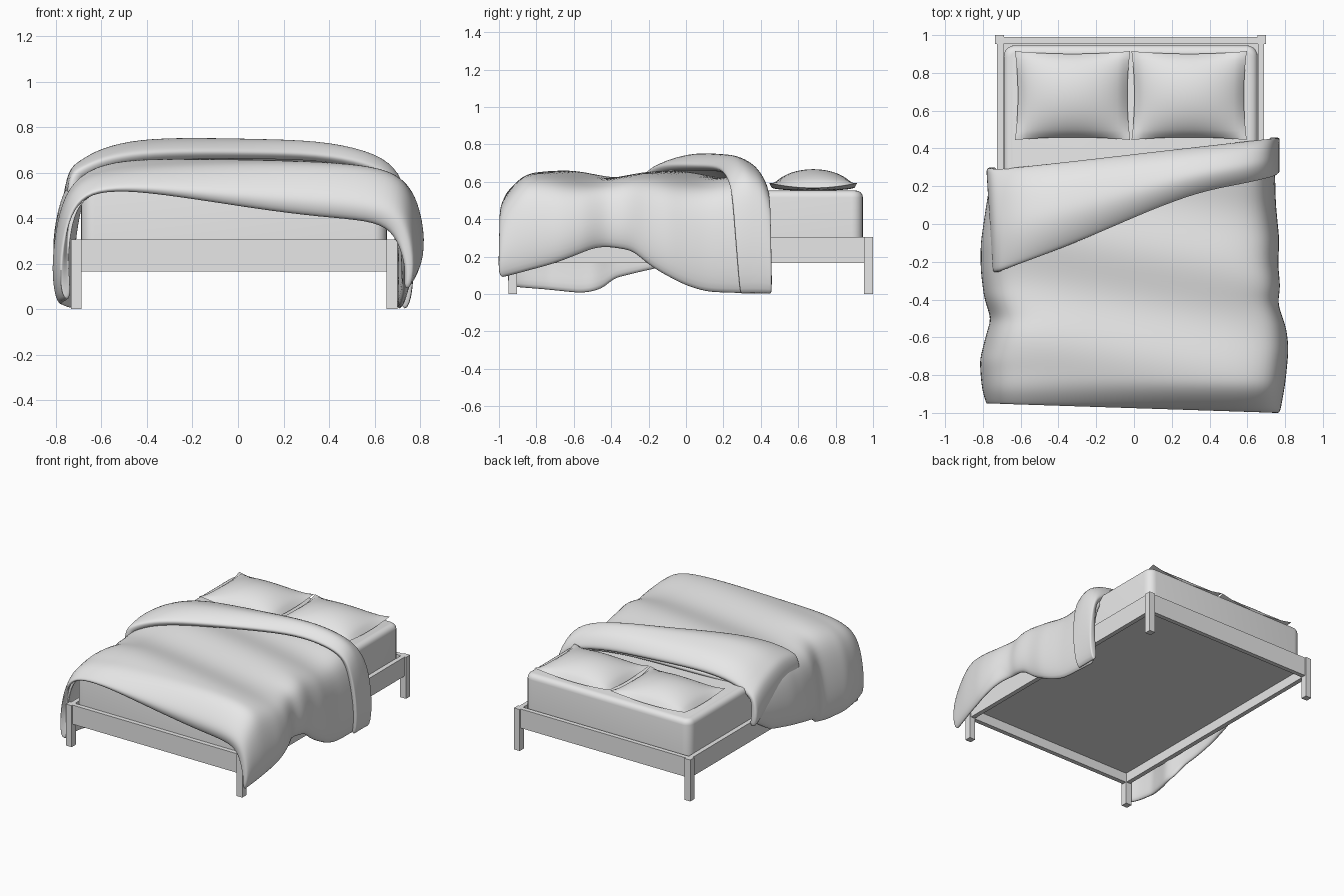
import bpy, bmesh, math

if "Cube" in bpy.data.objects:
    bpy.data.objects.remove(bpy.data.objects["Cube"])

grey = bpy.data.materials.new("light_grey")
grey.use_nodes = True
grey.diffuse_color = (0.8, 0.8, 0.8, 1)
grey.node_tree.nodes["Principled BSDF"].inputs["Base Color"].default_value = (0.8, 0.8, 0.8, 1)


def add_object(name, bm):
    mesh = bpy.data.meshes.new(name)
    bm.to_mesh(mesh)
    bm.free()
    mesh.materials.append(grey)
    obj = bpy.data.objects.new(name, mesh)
    bpy.context.collection.objects.link(obj)
    return obj


def smooth(obj, angle):
    bpy.ops.object.select_all(action="DESELECT")
    obj.select_set(True)
    bpy.context.view_layer.objects.active = obj
    bpy.ops.object.shade_smooth_by_angle(angle=math.radians(angle))


def box(name, low, high):
    bm = bmesh.new()
    bmesh.ops.create_cube(bm, size=1)
    for vert in bm.verts:
        for axis in range(3):
            vert.co[axis] = low[axis] if vert.co[axis] < 0 else high[axis]
    return add_object(name, bm)


def interp(table, value):
    """Piecewise linear lookup in a list of (key, result) pairs."""
    if value <= table[0][0]:
        return table[0][1]
    for (a, fa), (b, fb) in zip(table, table[1:]):
        if value <= b:
            return fa + (fb - fa) * (value - a) / (b - a)
    return table[-1][1]


def sheet(name, rows, thickness):
    """Thick rounded cloth from rows of points."""
    bm = bmesh.new()
    grid = [[bm.verts.new(p) for p in row] for row in rows]
    for lower, upper in zip(grid, grid[1:]):
        for j in range(len(lower) - 1):
            bm.faces.new((lower[j], lower[j + 1], upper[j + 1], upper[j]))
    obj = add_object(name, bm)
    solid = obj.modifiers.new("thickness", "SOLIDIFY")
    solid.thickness = thickness
    solid.offset = -1
    sub = obj.modifiers.new("soften", "SUBSURF")
    sub.levels = sub.render_levels = 2
    for poly in obj.data.polygons:
        poly.use_smooth = True


# Frame: corner legs with slightly recessed rails
LEFT, RIGHT, FRONT, BACK = -0.735, 0.70, -0.95, 1.0
W, LOW, TOP, RECESS, RAIL = 0.047, 0.165, 0.305, 0.011, 0.033
for side, x in (("right", LEFT), ("left", RIGHT - W)):
    for end, y in (("front", FRONT), ("back", BACK - W)):
        box(f"{end}_{side}_leg", (x, y, 0), (x + W, y + W, TOP))
for side, x in (("right", LEFT + RECESS), ("left", RIGHT - RECESS - RAIL)):
    box(side + "_rail", (x, FRONT + W, LOW), (x + RAIL, BACK - W, TOP))
for end, y in (("front", FRONT + RECESS), ("back", BACK - RECESS - RAIL)):
    box(end + "_rail", (LEFT + W, y, LOW), (RIGHT - W, y + RAIL, TOP))

# Mattress with rounded corners and top edge
mattress = box("mattress", (-0.69, -0.903, 0.255), (0.655, 0.946, 0.553))
bm = bmesh.new()
bm.from_mesh(mattress.data)
upright = [e for e in bm.edges if abs(e.verts[0].co.z - e.verts[1].co.z) > 0.1]
bmesh.ops.bevel(bm, geom=upright, offset=0.06, segments=5, affect="EDGES", profile=0.5)
rim = [e for e in bm.edges if min(v.co.z for v in e.verts) > 0.5]
bmesh.ops.bevel(bm, geom=rim, offset=0.038, segments=4, affect="EDGES", profile=0.5)
bm.to_mesh(mattress.data)
bm.free()
smooth(mattress, 40)

# Board closing the frame from below
box("base_board", (LEFT + 0.03, FRONT + 0.03, 0.235), (RIGHT - 0.03, BACK - 0.03, 0.255))


# Pillows: two puffed grids welded at a seam that sags between the corners
def pillow(name, cx, cy, a, b):
    bm = bmesh.new()
    for height in (0.1, -0.016):
        made = bmesh.ops.create_grid(bm, x_segments=20, y_segments=20, size=1)
        for vert in made["verts"]:
            p, q = vert.co.x, vert.co.y
            puff = max(0, (1 - p * p) * (1 - q * q)) ** 0.7
            vert.co = (cx + a * p * (1 - 0.05 * p * p * (1 - q * q)),
                       cy + b * q * (1 - 0.06 * q * q * (1 - p * p)),
                       0.567 + height * puff + 0.026 * p * p * q * q)
    bmesh.ops.remove_doubles(bm, verts=bm.verts, dist=0.0005)
    bmesh.ops.recalc_face_normals(bm, faces=bm.faces)
    smooth(add_object(name, bm), 50)


pillow("right_pillow", -0.325, 0.68, 0.305, 0.235)
pillow("left_pillow", 0.292, 0.68, 0.305, 0.235)

# Blanket outlines along the bed: hem heights and widths of both drapes
hem_r = [(-0.95, 0.03), (-0.75, 0.015), (-0.55, -0.005), (-0.46, 0.01), (-0.39, 0.075),
         (-0.2, 0.12), (0.1, 0.18), (0.28, 0.3)]
hem_l = [(-0.98, 0.08), (-0.7, 0.155), (-0.45, 0.25), (-0.27, 0.22), (-0.2, 0.14),
         (0, 0.035), (0.12, 0), (0.46, -0.01)]
wide_r = [(-0.95, 0.79), (-0.87, 0.815), (-0.72, 0.825), (-0.62, 0.8), (-0.5, 0.765),
          (-0.4, 0.8), (-0.25, 0.82), (-0.1, 0.82), (0.1, 0.79), (0.28, 0.76)]
wide_l = [(-0.98, 0.785), (-0.85, 0.81), (-0.65, 0.83), (-0.52, 0.81), (-0.43, 0.765),
          (-0.34, 0.785), (-0.2, 0.77), (-0.1, 0.78), (0.1, 0.76), (0.45, 0.75)]
# Cross-section: sideways fraction, and height fraction between hem and top
section = [(-0.97, 0), (-1, 0.25), (-0.97, 0.6), (-0.91, 0.84), (-0.79, 0.955), (-0.57, 1),
           (-0.25, 1), (0.1, 1), (0.45, 1), (0.73, 0.975), (0.89, 0.895), (0.96, 0.69),
           (1, 0.3), (0.97, 0)]


def back_edge(x):
    return 0.29 + 0.11 * (max(-0.72, min(0.72, x)) + 0.72)


def front_edge(x):
    return -0.945 - 0.032 * (x + 0.7)


def top_height(x, y):
    ripple = 0.02 * math.sin(11 * y + 2 * x + 3)
    return 0.642 - 0.03 * max(0, x) + ripple - 0.75 * max(0, -0.87 - y)


def blanket_point(s, h, v):
    y = front_edge(s * 0.8) * (1 - v) + (back_edge(s * 0.8) - 0.02) * v
    width, hem = (wide_r, hem_r) if s < 0 else (wide_l, hem_l)
    x = s * interp(width, y)
    low = interp(hem, y)
    high = top_height(x, y) - 0.5 * max(0, v - 0.9)
    return (x, y, low + (high - low) * h)


# Front opening of the blanket, from one hem over the foot end to the other
opening = [(-0.785, 0.05), (-0.775, 0.2), (-0.75, 0.36), (-0.7, 0.46), (-0.62, 0.51),
           (-0.45, 0.51), (-0.2, 0.475), (0.08, 0.43), (0.36, 0.395), (0.58, 0.38),
           (0.67, 0.34), (0.72, 0.25), (0.74, 0.16), (0.735, 0.09)]
rows = []
for drop, depth in ((1, 0.012), (0.6, -0.012), (0.2, -0.004)):
    row = []
    for (s, h), (ox, oz) in zip(section, opening):
        x, y, z = blanket_point(s, h, 0)
        # The overhang tucks under, while the side drapes run straight on
        y += depth if h > 0.8 else -0.012 * drop
        row.append((x + (ox - x) * drop ** 2, y, z + (oz - z) * drop))
    rows.append(row)
for k in range(1, 23):
    rows.append([blanket_point(s, h, k / 22) for s, h in section])
sheet("blanket", rows, 0.045)

# Turned-back strip of the blanket, wide on one side and narrow on the other
strip_front = [(-0.72, -0.26), (-0.3, -0.11), (0.05, 0.05), (0.35, 0.165), (0.72, 0.23)]
strip_hem = [(-0.25, 0.46), (0, 0.4), (0.28, 0.27)]
strip_top = [(0, 0.69), (0.12, 0.735), (0.4, 0.76), (0.75, 0.725), (0.92, 0.67), (1, 0.61)]
# The strip slopes off more gently at the shoulders than the blanket
shoulders = {-0.91: 0.7, -0.79: 0.87, -0.57: 0.985, 0.73: 0.95, 0.89: 0.86}
rows = []
for t in (0, 0.06, 0.2, 0.4, 0.6, 0.8, 0.94, 1):
    row = []
    for s, h in section:
        h = shoulders.get(s, h)
        x = s * (0.78 if s > 0 else 0.755 + 0.035 * t)
        start = interp(strip_front, x)
        if s > 0.8:
            start += 0.06 * (1 - h)
        y = start + (back_edge(x) + 0.01 - start) * t
        low = interp(strip_hem, y) if s < 0 else -0.008
        high = interp(strip_top, t) - 0.022 * max(0, x + 0.2)
        row.append((x, y, low + (high - low) * h))
    rows.append(row)
sheet("blanket_fold", rows, 0.05)
